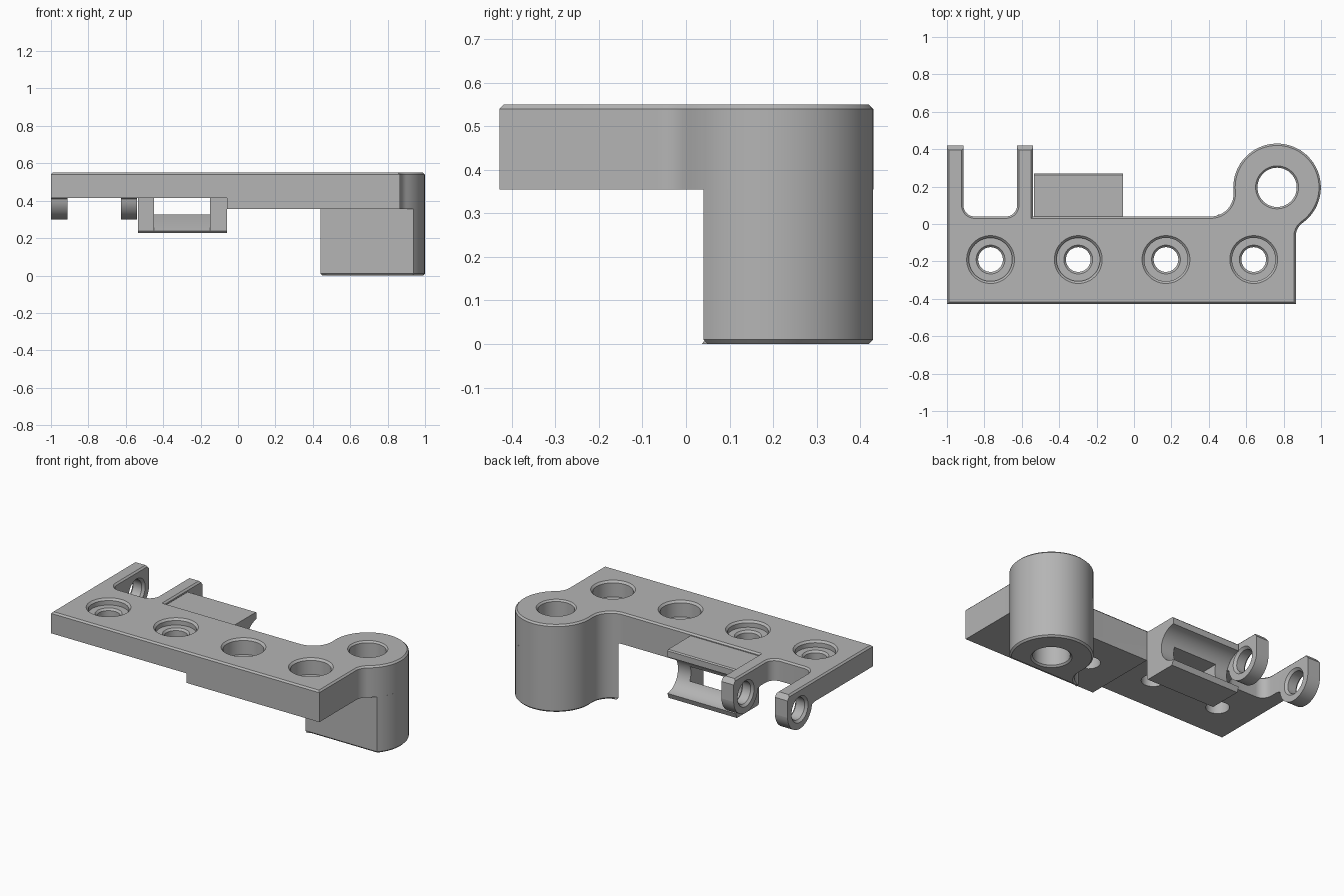
import bpy, bmesh, math
from math import cos, sin, pi, atan2, sqrt

old = bpy.data.objects.get("Cube")
if old:
    bpy.data.objects.remove(old, do_unlink=True)

grey = bpy.data.materials.new("plain grey")
grey.use_nodes = True
colour = (0.46, 0.46, 0.46, 1)
grey.diffuse_color = colour
grey.node_tree.nodes["Principled BSDF"].inputs["Base Color"].default_value = colour


def arc(cx, cy, r, start, end, n):
    return [(cx + r * cos(start + (end - start) * i / n),
             cy + r * sin(start + (end - start) * i / n)) for i in range(n + 1)]


def finish(bm, name):
    bmesh.ops.recalc_face_normals(bm, faces=bm.faces)
    mesh = bpy.data.meshes.new(name)
    bm.to_mesh(mesh)
    bm.free()
    mesh.materials.append(grey)
    obj = bpy.data.objects.new(name, mesh)
    bpy.context.collection.objects.link(obj)
    return obj


def prism(name, points, lo, hi, axis="z", chamfer=0, ends=()):
    """Extrude an outline along z (points are x, y) or x (points are y, z)."""
    bm = bmesh.new()
    place = (lambda p, t: (p[0], p[1], t)) if axis == "z" else (lambda p, t: (t, p[0], p[1]))
    loops = [[bm.verts.new(place(p, t)) for p in points] for t in (lo, hi)]
    caps = [bm.faces.new(loop) for loop in loops]
    n = len(points)
    for i in range(n):
        j = (i + 1) % n
        bm.faces.new((loops[0][i], loops[0][j], loops[1][j], loops[1][i]))
    bmesh.ops.recalc_face_normals(bm, faces=bm.faces)
    if chamfer:
        edges = [e for k in ends for e in caps[k].edges]
        bmesh.ops.bevel(bm, geom=edges, offset=chamfer, segments=1, affect="EDGES")
    return finish(bm, name)


def drill(profile, centre, axis="z", n=48):
    """Turned cutter from (radius, distance) pairs along the axis."""
    bm = bmesh.new()
    rings = []
    for r, t in profile:
        ring = []
        for i in range(n):
            a, b = r * cos(2 * pi * i / n), r * sin(2 * pi * i / n)
            co = (centre[0] + a, centre[1] + b, t) if axis == "z" else (t, centre[0] + a, centre[1] + b)
            ring.append(bm.verts.new(co))
        rings.append(ring)
    for low, high in zip(rings, rings[1:]):
        for i in range(n):
            j = (i + 1) % n
            bm.faces.new((low[i], low[j], high[j], high[i]))
    bm.faces.new(rings[0])
    bm.faces.new(rings[-1])
    return finish(bm, "cutter")


def cut(obj, cutters):
    bpy.context.view_layer.objects.active = obj
    for c in cutters:
        mod = obj.modifiers.new("cut", "BOOLEAN")
        mod.operation = "DIFFERENCE"
        mod.solver = "EXACT"
        mod.object = c
        bpy.ops.object.modifier_apply(modifier=mod.name)


def box(x0, x1, y0, y1, z0, z1):
    return prism("cutter", [(x0, y0), (x1, y0), (x1, y1), (x0, y1)], z0, z1)


# Main dimensions
TOP, THICK, THIN = 0.55, 0.355, 0.415
FRONT, BACK, RIGHT_END, STEP = -0.428, 0.04, 0.865, -0.06
BX, BY, BR = 0.765, 0.196, 0.234
ARMS = [(-1.0, -0.912), (-0.625, -0.54)]
ARM_END, HINGE = 0.42, (0.298, 0.422)

# Fillets blending the round boss into the plate
fx, gy = 0.41, -0.065
fr = ((BX - fx) ** 2 + (BY - BACK) ** 2 - BR ** 2) / (2 * (BR + BY - BACK))
fc = (fx, BACK + fr)
dx = RIGHT_END - BX
gr = (dx ** 2 + (BY - gy) ** 2 - BR ** 2) / (2 * (BR - dx))
gc = (RIGHT_END + gr, gy)
a_left = atan2(BY - fc[1], BX - fc[0])
a_right = atan2(gc[1] - BY, gc[0] - BX)

# Plate outline with boss and two arms
outline = [(-1, FRONT), (RIGHT_END, FRONT)]
outline += arc(*gc, gr, pi, a_right + pi, 10)
outline += arc(BX, BY, BR, a_right, a_left + pi, 48)[1:-1]
outline += arc(*fc, fr, a_left, -pi / 2, 14)
outline += [(ARMS[1][1], BACK), (ARMS[1][1], ARM_END), (ARMS[1][0], ARM_END)]
outline += arc(ARMS[1][0] - 0.06, BACK + 0.06, 0.06, 0, -pi / 2, 8)
outline += arc(ARMS[0][1] + 0.06, BACK + 0.06, 0.06, -pi / 2, -pi, 8)
outline += [(ARMS[0][1], ARM_END), (-1, ARM_END)]
plate = prism("mounting_plate", outline, THICK, TOP, chamfer=0.01, ends=(1,))

# Round boss post below the plate, flat at the front
a_flat = math.asin((BACK - BY) / BR)
post_outline = arc(BX, BY, BR, a_flat, a_left + pi, 48)[:-1]
post_outline += arc(*fc, fr, a_left, -pi / 2 + 0.25, 12)
post_outline.append((post_outline[-1][0], BACK))
post = prism("boss_post", post_outline, 0, THICK, chamfer=0.01, ends=(0,))

# Hinge lugs hanging under the arms
lugs = []
for side, (x0, x1) in zip(("right", "left"), ARMS):
    half = arc(*HINGE, ARM_END - HINGE[0], pi, 2 * pi, 28)
    half = [(y, min(z, THIN)) for y, z in half[1:-1]]
    half = [(HINGE[0] - 0.145, THIN)] + half + [(ARM_END, THIN)]
    lugs.append(prism(side + "_hinge_lug", half, x0, x1, axis="x"))

# Clip cradle with a concave back and a window
lip = 0.27
cy, cz, cr = 0.28, 0.375, 0.115
spread = math.acos((lip - cy) / cr)
section = [(BACK, 0.535), (BACK, 0.237), (BACK + 0.008, 0.228), (lip - 0.012, 0.228)]
section += arc(cy, cz, cr, 2 * pi - spread, spread, 24)
section += [(lip, 0.528), (lip - 0.007, 0.535)]
cradle = prism("clip_cradle", section, -0.535, STEP, axis="x")
window = prism("cutter", [(-0.1, 0.238), (0.045, 0.238), (0.175, 0.325), (0.4, 0.4),
                          (0.4, THIN), (-0.1, THIN)], -0.45, -0.15, axis="x")

# Cutters: thin underside, arm tips, screw holes, boss bore, hinge bores
under = box(-1.2, STEP, -0.7, 0.7, 0.2, THIN)
tip = prism("cutter", [(ARM_END - 0.025, TOP + 0.001), (ARM_END + 0.05, TOP + 0.001),
                       (ARM_END + 0.05, TOP - 0.03), (ARM_END + 0.001, TOP - 0.03)],
            -1.1, -0.5, axis="x")
screws = []
for i in range(4):
    floor = (THIN if i < 2 else THICK) + 0.095
    screws.append(drill([(0.138, TOP + 0.01), (0.116, TOP - 0.012), (0.116, floor),
                         (0.077, floor), (0.066, floor - 0.012), (0.066, 0.3)],
                        (-0.767 + 0.469 * i, -0.19)))
bore = drill([(0.125, TOP + 0.01), (0.105, TOP - 0.01), (0.105, 0.01), (0.125, -0.01)], (BX, BY))
pins = []
for x0, x1 in ARMS:
    pins.append(drill([(0.092, x0 - 0.01), (0.068, x0 + 0.014), (0.068, x1 - 0.014),
                       (0.092, x1 + 0.01)], HINGE, axis="x"))

cut(plate, [under, tip, bore] + screws + pins)
cut(post, [bore])
cut(cradle, [window])
for lug, pin in zip(lugs, pins):
    cut(lug, [pin])
for c in [under, tip, bore, window] + screws + pins:
    bpy.data.objects.remove(c, do_unlink=True)

# Smooth the round surfaces, keep edges crisp
bpy.ops.object.select_all(action="DESELECT")
for obj in [plate, post, cradle] + lugs:
    obj.select_set(True)
bpy.context.view_layer.objects.active = plate
bpy.ops.object.shade_smooth_by_angle(angle=math.radians(30))
